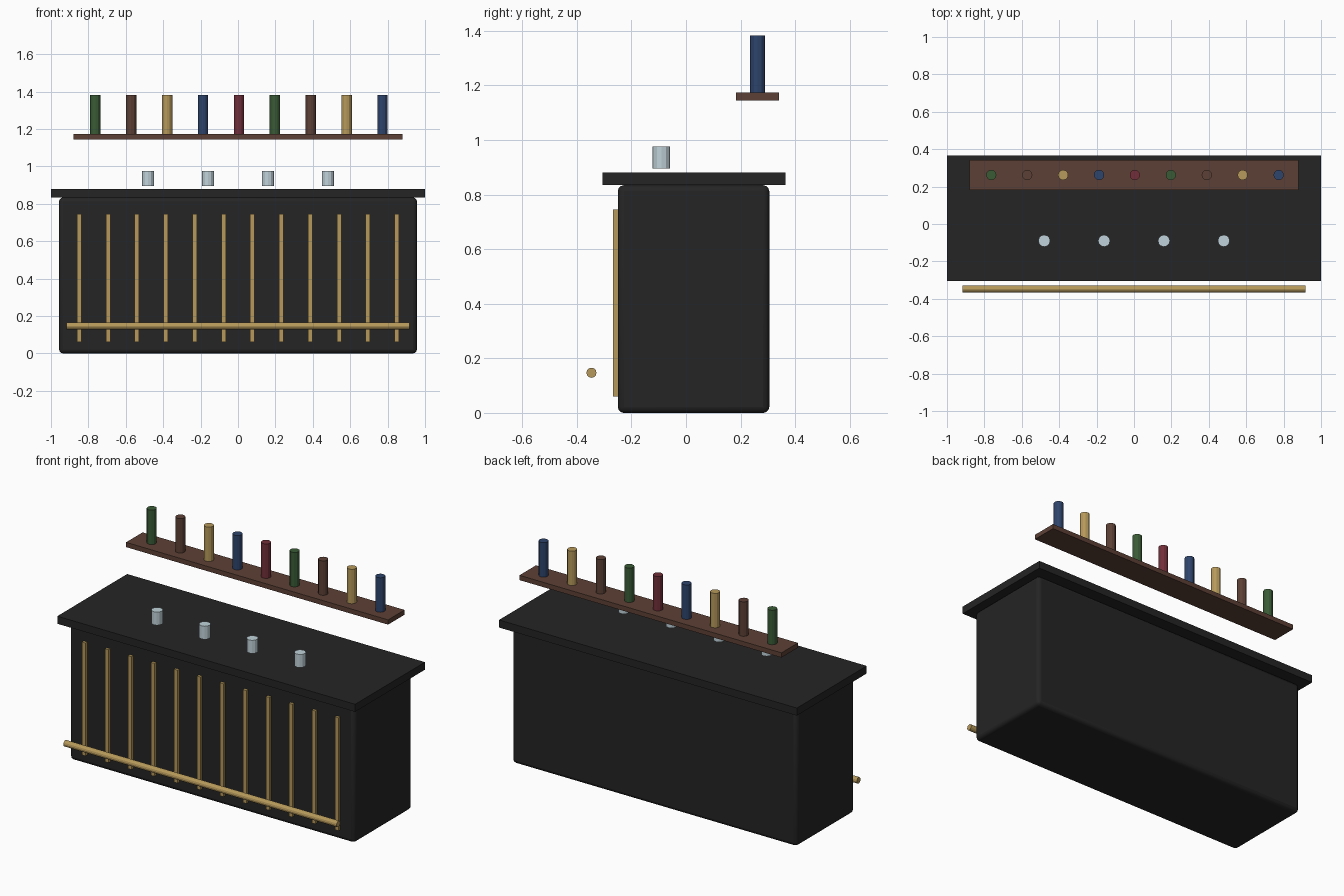
import bpy
import math

if "Cube" in bpy.data.objects:
    bpy.data.objects.remove(bpy.data.objects["Cube"])


def material(name, rgb):
    m = bpy.data.materials.new(name)
    m.diffuse_color = (*rgb, 1.0)
    m.use_nodes = True
    m.node_tree.nodes["Principled BSDF"].inputs["Base Color"].default_value = m.diffuse_color
    return m


BLACK = material("black lacquer", (0.018, 0.018, 0.018))
BRASS = material("brass", (0.47, 0.32, 0.105))
WOOD = material("brown wood", (0.107, 0.051, 0.036))
GLASS = material("pale glass", (0.53, 0.65, 0.70))
GREEN = material("bottle green", (0.042, 0.105, 0.036))
BLUE = material("bottle blue", (0.027, 0.058, 0.15))
RED = material("wine red", (0.168, 0.028, 0.042))


def finish(name, mat):
    ob = bpy.context.object
    ob.name = ob.data.name = name
    ob.data.materials.append(mat)
    return ob


def box(name, mat, x, y, z):
    """Box from (min, max) ranges on each axis."""
    bpy.ops.mesh.primitive_cube_add(
        size=1, location=[(a + b) / 2 for a, b in (x, y, z)])
    ob = finish(name, mat)
    ob.scale = [b - a for a, b in (x, y, z)]
    bpy.ops.object.transform_apply(location=False, rotation=False, scale=True)
    return ob


def cylinder(name, mat, radius, length, location, rotation=(0, 0, 0)):
    bpy.ops.mesh.primitive_cylinder_add(
        vertices=12, radius=radius, depth=length,
        location=location, rotation=rotation)
    return finish(name, mat)


# Counter body with softened edges
body = box("counter_body", BLACK, (-0.957, 0.957), (-0.25, 0.305), (0, 0.834))
bevel = body.modifiers.new("soft edges", 'BEVEL')
bevel.width = 0.022
bevel.segments = 3
bpy.ops.object.shade_smooth_by_angle(angle=math.radians(35))

# Overhanging counter top
box("counter_top", BLACK, (-1, 1), (-0.305, 0.365), (0.834, 0.88))

# Brass strips on the front panel
for i in range(12):
    x = -0.849 + i * 1.698 / 11
    box(f"front_strip_{i + 1}", BRASS,
        (x - 0.012, x + 0.012), (-0.267, -0.243), (0.06, 0.746))

# Foot rail
cylinder("foot_rail", BRASS, 0.0185, 1.834, (0, -0.3465, 0.147),
         (0, math.pi / 2, 0))

# Drinking glasses
for i in range(4):
    cylinder(f"drinking_glass_{i + 1}", GLASS, 0.032, 0.08,
             (-0.48 + i * 0.32, -0.09, 0.936))

# Back shelf with a row of bottles
box("bottle_shelf", WOOD, (-0.88, 0.88), (0.183, 0.341), (1.145, 1.174))
bottle_colours = [GREEN, WOOD, BRASS, BLUE, RED]
for i in range(9):
    cylinder(f"bottle_{i + 1}", bottle_colours[(i) % 5], 0.0275, 0.209,
             (-0.763 + i * 0.192, 0.262, 1.2785))
